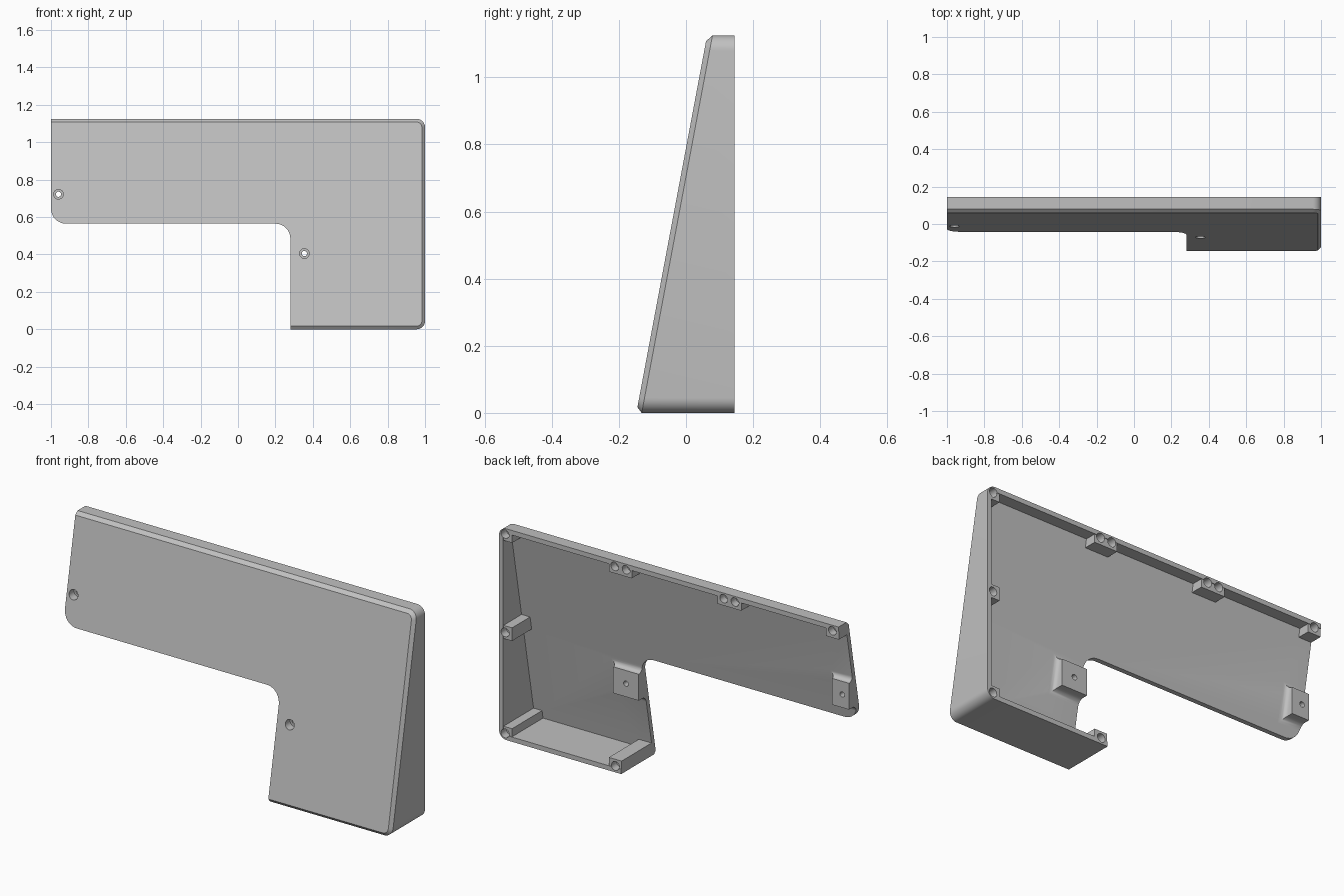
import bpy, bmesh
from math import sin, cos, pi, radians, sqrt

if "Cube" in bpy.data.objects:
    bpy.data.objects.remove(bpy.data.objects["Cube"])

TOP, BACK, NOTCH_X, NOTCH_Z = 1.125, 0.145, 0.28, 0.565
WALL, CHAMFER, FILLET, NOTCH_R = 0.025, 0.017, 0.045, 0.08

grey = bpy.data.materials.new("grey plastic")
grey.use_nodes = True
grey.diffuse_color = (0.53, 0.53, 0.53, 1)
grey.node_tree.nodes["Principled BSDF"].inputs["Base Color"].default_value = grey.diffuse_color


def front(z):
    """Depth of the sloping front plane at height z."""
    return -0.148 + 0.1875 * z


def arc(cx, cz, r, start, end, n=8):
    angles = [radians(start + (end - start) * i / n) for i in range(n + 1)]
    return [(cx + r * cos(a), cz + r * sin(a)) for a in angles]


def outline(inset):
    """L-shaped outline; only the walled edges move inward."""
    r = FILLET - inset
    return ([(NOTCH_X, inset)]
            + arc(1 - FILLET, FILLET, r, -90, 0)
            + arc(1 - FILLET, TOP - FILLET, r, 0, 90)
            + [(-1, TOP - inset)]
            + arc(NOTCH_R - 1, NOTCH_Z + NOTCH_R, NOTCH_R, 180, 270)
            + arc(NOTCH_X - NOTCH_R, NOTCH_Z - NOTCH_R, NOTCH_R, 90, 0))


def inner_outline():
    """Cavity outline, running past the edges that have no wall."""
    r, over = FILLET - WALL, 0.1
    return ([(NOTCH_X - over, WALL)]
            + arc(1 - FILLET, FILLET, r, -90, 0)
            + arc(1 - FILLET, TOP - FILLET, r, 0, 90)
            + [(-1 - over, TOP - WALL), (-1 - over, NOTCH_Z - over),
               (NOTCH_X - over, NOTCH_Z - over)])


def loft(name, rings):
    """Closed solid through rings of equal point count."""
    bm = bmesh.new()
    loops = [[bm.verts.new(p) for p in ring] for ring in rings]
    for a, b in zip(loops, loops[1:]):
        for i in range(len(a)):
            j = (i + 1) % len(a)
            bm.faces.new((a[i], a[j], b[j], b[i]))
    bm.faces.new(loops[0])
    bm.faces.new(loops[-1])
    bmesh.ops.recalc_face_normals(bm, faces=bm.faces)
    mesh = bpy.data.meshes.new(name)
    bm.to_mesh(mesh)
    bm.free()
    mesh.materials.append(grey)
    obj = bpy.data.objects.new(name, mesh)
    bpy.context.collection.objects.link(obj)
    return obj


def box(name, x0, x1, z0, z1, y0, y1):
    pts = [(x0, z0), (x1, z0), (x1, z1), (x0, z1)]
    return loft(name, [[(x, y, z) for x, z in pts] for y in (y0, y1)])


def rod(name, x, z, r, y0, y1):
    pts = arc(x, z, r, 0, 360, 24)[:-1]
    return loft(name, [[(px, y, pz) for px, pz in pts] for y in (y0, y1)])


def flared_pad(name, x, z, half_x, half_z, face_y):
    """Mounting pad with a concave flare where it meets the panel."""
    base, r, steps = WALL, 0.03, 6
    levels = [(-0.01, r)]
    for i in range(steps + 1):
        a = pi / 2 * i / steps
        levels.append((r - r * cos(a), r - r * sin(a)))
    corners = [(-1, -1), (1, -1), (1, 1), (-1, 1)]
    rings = []
    for h, grow in levels:
        pts = [(x + sx * (half_x + grow), z + sz * (half_z + grow)) for sx, sz in corners]
        rings.append([(px, front(pz) + base + h, pz) for px, pz in pts])
    rings.append([(x + sx * half_x, face_y, z + sz * half_z) for sx, sz in corners])
    return loft(name, rings)


def subtract(target, tool):
    mod = target.modifiers.new("cut", "BOOLEAN")
    mod.operation, mod.solver, mod.object = "DIFFERENCE", "EXACT", tool
    bpy.ops.object.select_all(action="DESELECT")
    bpy.context.view_layer.objects.active = target
    target.select_set(True)
    bpy.ops.object.modifier_apply(modifier=mod.name)
    bpy.data.objects.remove(tool)


# Solid wedge with chamfered front rim
shell = loft("wedge_cover", [
    [(x, BACK, z) for x, z in outline(0)],
    [(x, front(z) + 0.016, z) for x, z in outline(0)],
    [(x, front(z), z) for x, z in outline(CHAMFER)]])

# Cavity, open at the back
cavity = loft("cavity", [
    [(x, BACK + 0.1, z) for x, z in inner_outline()],
    [(x, front(z) + WALL, z) for x, z in inner_outline()]])

# Screw bosses kept out of the cavity
rim = BACK - 0.003
low, high = 0.068, TOP - 0.068
bosses = [(0.925, 1.1, high, 1.2), (0.925, 1.1, 0.535, 0.605), (0.925, 1.1, -0.1, low),
          (0.2, 0.355, -0.1, low), (0.22, 0.355, high, 1.2),
          (-0.425, -0.285, high, 1.2), (-1.2, -0.925, high, 1.2)]
for x0, x1, z0, z1 in bosses:
    subtract(cavity, box("boss", x0, x1, z0, z1, -0.3, rim))

# Mounting pads behind the two front holes
pads = [(-0.96, 0.722, 0.06), (0.355, 0.405, 0.075)]
for x, z, half in pads:
    subtract(cavity, flared_pad("pad", x, z, half, 0.07, front(z) + WALL + 0.045))

subtract(shell, cavity)

# Blind screw holes in the back rim
top_z, bottom_z = TOP - 0.031, 0.033
holes = [(x, top_z) for x in (0.965, 0.32, 0.253, -0.322, -0.388, -0.962)]
holes += [(0.965, 0.57), (0.965, bottom_z), (0.316, bottom_z)]
for x, z in holes:
    subtract(shell, rod("screw_hole", x, z, 0.023, BACK - 0.045, BACK + 0.1))

# Counterbored through holes in the front
for x, z, half in pads:
    subtract(shell, rod("counterbore", x, z, 0.026, -0.3, front(z) + 0.04))
    subtract(shell, rod("through_hole", x, z, 0.014, -0.3, 0.3))

bpy.ops.object.select_all(action="DESELECT")
bpy.context.view_layer.objects.active = shell
shell.select_set(True)
bpy.ops.object.shade_smooth_by_angle(angle=radians(30))
